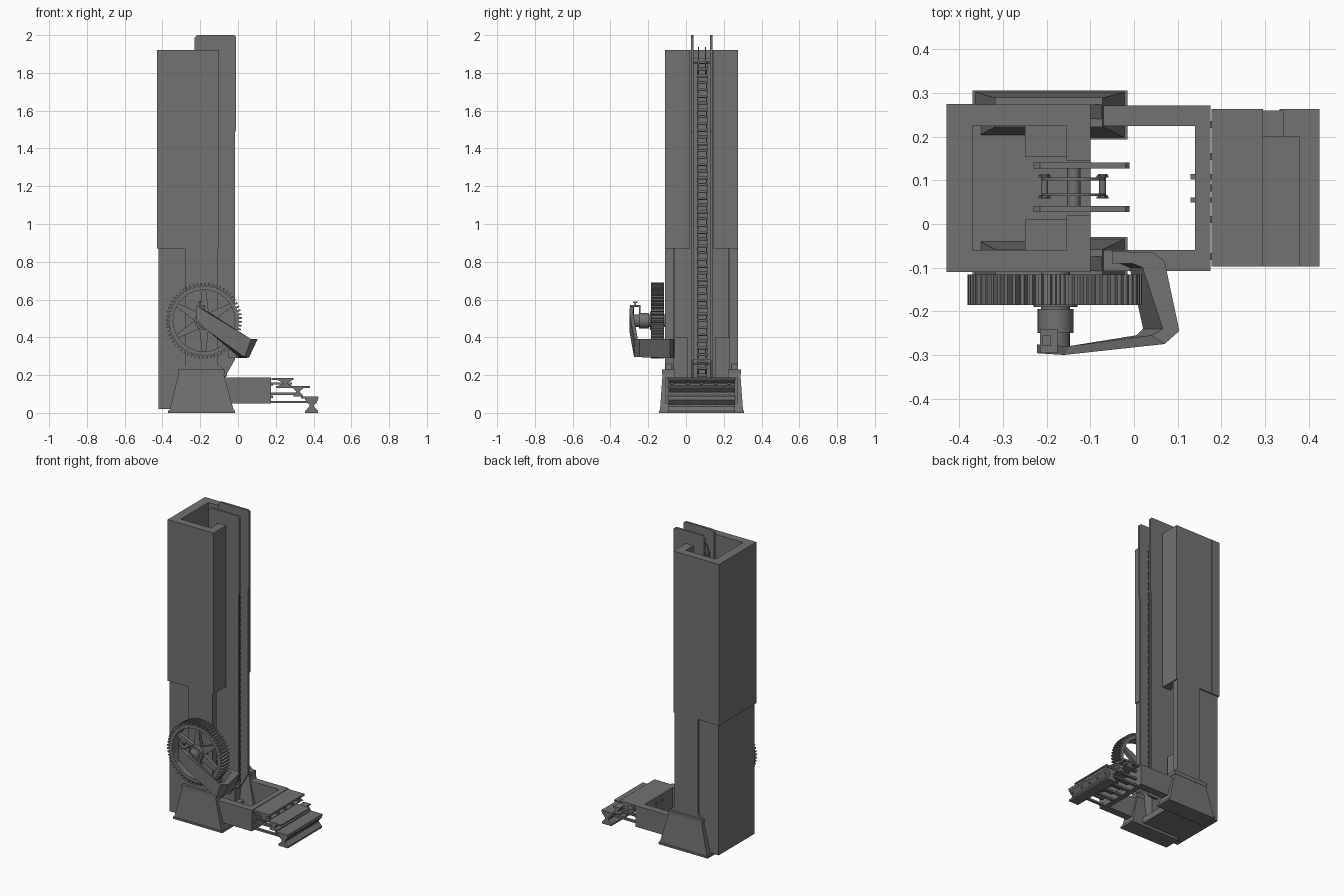
import bpy, bmesh, math
from mathutils import Vector

if "Cube" in bpy.data.objects:
    bpy.data.objects.remove(bpy.data.objects["Cube"], do_unlink=True)

steel = bpy.data.materials.new("dark steel grey")
steel.use_nodes = True
GREY = (0.17, 0.17, 0.17, 1)
steel.diffuse_color = GREY
steel.node_tree.nodes["Principled BSDF"].inputs["Base Color"].default_value = GREY


def finish(name, bm):
    bmesh.ops.recalc_face_normals(bm, faces=bm.faces)
    mesh = bpy.data.meshes.new(name)
    bm.to_mesh(mesh)
    bm.free()
    mesh.materials.append(steel)
    obj = bpy.data.objects.new(name, mesh)
    bpy.context.collection.objects.link(obj)
    return obj


def loft(name, loops, closed=False):
    """Skin a list of matching point loops, capped or joined end to end."""
    bm = bmesh.new()
    rings = [[bm.verts.new(p) for p in loop] for loop in loops]
    n = len(rings[0])
    pairs = list(zip(rings, rings[1:]))
    if closed:
        pairs.append((rings[-1], rings[0]))
    else:
        bm.faces.new(rings[0])
        bm.faces.new(rings[-1])
    for a, b in pairs:
        for i in range(n):
            j = (i + 1) % n
            bm.faces.new((a[i], a[j], b[j], b[i]))
    return finish(name, bm)


def rect(x, y, z):
    return [(x[0], y[0], z), (x[1], y[0], z), (x[1], y[1], z), (x[0], y[1], z)]


def box(name, x, y, z):
    return loft(name, [rect(x, y, z[0]), rect(x, y, z[1])])


def plate(name, profile, y0, y1):
    """Extrude an x-z profile along y."""
    return loft(name, [[(x, y, z) for x, z in profile] for y in (y0, y1)])


def circle(cx, cz, r, n=24):
    return [(cx + r * math.cos(math.tau * i / n), cz + r * math.sin(math.tau * i / n))
            for i in range(n)]


def round_bar(name, cx, cz, r, y0, y1, n=24):
    obj = plate(name, circle(cx, cz, r, n), y0, y1)
    for poly in obj.data.polygons:
        poly.use_smooth = len(poly.vertices) == 4
    return obj


def repeat_up(obj, count, step):
    mod = obj.modifiers.new("repeat", "ARRAY")
    mod.count = count
    mod.use_relative_offset = False
    mod.use_constant_offset = True
    mod.constant_offset_displace = (0, 0, step)


MID = 0.082  # centre plane of the column


def both(name, maker, x, y, z):
    """A box and its copy on the other side of the column centre plane."""
    maker("front_" + name, x, y, z)
    maker("rear_" + name, x, (2 * MID - y[1], 2 * MID - y[0]), z)


# Hollow column, open at the top and slotted toward the chain
STEP = 0.87
box("column_back_wall", (-0.43, -0.37), (-0.11, 0.275), (STEP, 1.92))
both("column_wall", box, (-0.43, -0.1), (-0.11, -0.06), (STEP, 1.92))
both("column_lip", box, (-0.155, -0.1), (-0.06, 0.02), (STEP, 1.92))
box("lower_back_wall", (-0.422, -0.37), (-0.1, 0.265), (0.02, STEP))
both("lower_corner_wall", box, (-0.422, -0.28), (-0.102, -0.06), (0.02, STEP))
both("lower_wall", box, (-0.28, -0.108), (-0.11, -0.065), (0.02, STEP))
both("inner_guide_block", box, (-0.25, -0.13), (-0.065, 0.01), (0.02, 0.4))
box("column_floor", (-0.422, -0.1), (-0.1, 0.265), (0.02, 0.06))

# Guide plates either side of the chain
guide = [(-0.23, 0.3), (-0.23, 1.985), (-0.215, 2), (-0.02, 2), (-0.01, 1.99),
         (-0.01, 1.5), (-0.017, 1.48), (-0.017, 0.28), (-0.08, 0.17), (-0.15, 0.17)]
for label, y in (("front", 0.027), ("rear", 0.127)):
    plate(label + "_chain_guide", guide, y, y + 0.014)

# Twin chain strands with rollers, sprockets top and bottom
PITCH = 0.036
for strand, x in (("outer", -0.072), ("inner", -0.205)):
    for side, y in (("front", 0.058), ("rear", 0.106)):
        for kind, dy, z in (("wide", 0, 0.2), ("narrow", 0.004, 0.2 + PITCH)):
            w = 0.014 if kind == "wide" else 0.011
            link = [(x - w, z), (x - w * 0.6, z - 0.01), (x + w * 0.6, z - 0.01), (x + w, z),
                    (x + w * 0.6, z + 0.018), (x + w, z + PITCH),
                    (x + w * 0.6, z + PITCH + 0.01), (x - w * 0.6, z + PITCH + 0.01),
                    (x - w, z + PITCH), (x - w * 0.6, z + 0.018)]
            obj = plate(f"{strand}_{side}_{kind}_link", link, y + dy, y + dy + 0.005)
            repeat_up(obj, 23, PITCH * 2)
    roller = round_bar(strand + "_chain_roller", x, 0.2, 0.008, 0.06, 0.109, 8)
    repeat_up(roller, 47, PITCH)
for label, z in (("top", 1.865), ("bottom", 0.27)):
    for side, y in (("front", 0.064), ("rear", 0.1)):
        round_bar(f"{label}_{side}_sprocket", -0.138, z, 0.072, y, y + 0.006)
    round_bar(label + "_sprocket_axle", -0.138, z, 0.015, 0.03, 0.138, 12)


# Flared pedestals with foot slab, cap and saddle
def pedestal(name, x, y, z):
    outer_front = y[0] < MID
    top = (y[0] + 0.018, y[1] - 0.03) if outer_front else (y[0] + 0.03, y[1] - 0.018)
    box(name + "_foot", x, y, (0, 0.012))
    loft(name + "_body", [rect((x[0] + 0.007, x[1] - 0.007), (y[0] + 0.004, y[1] - 0.004), 0.012),
                          rect((-0.315, -0.075), top, 0.205)])
    box(name + "_cap", (-0.318, -0.072), (top[0] - 0.002, top[1] + 0.002), (0.205, 0.23))
    saddle = [(-0.31, 0.23), (-0.26, 0.265), (-0.27, 0.29), (-0.11, 0.29), (-0.12, 0.27), (-0.074, 0.23)]
    plate(name + "_saddle", saddle, top[0] + 0.016, top[1] - 0.014)


both("pedestal", pedestal, (-0.37, -0.015), (-0.142, -0.03), (0, 0.23))

# Open frame reaching out from the base
both("frame_arm", box, (-0.11, 0.175), (-0.108, -0.06), (0.05, 0.187))
box("frame_crossbar", (0.14, 0.175), (-0.06, 0.225), (0.05, 0.187))
for z in (0.085, 0.15):
    for y in (0.055, 0.108):
        box("frame_bolt", (0.13, 0.185), (y - 0.006, y + 0.006), (z - 0.006, z + 0.006))

# Stepped treads on I-section beams with tie rails
Y0, Y1 = -0.097, 0.264
box("upper_tread", (0.177, 0.295), (Y0, Y1), (0.173, 0.185))
box("middle_tread", (0.2, 0.38), (Y0, 0.2), (0.133, 0.142))
box("lower_tread", (0.333, 0.425), (Y0, Y1), (0.077, 0.088))


def beam(name, cx, z0, z1, half, web):
    f = (z1 - z0) * 0.22
    profile = [(cx - half, z0), (cx + half, z0), (cx + half, z0 + f * 0.6), (cx + web, z0 + f * 2),
               (cx + web, z1 - f * 2), (cx + half, z1 - f * 0.6), (cx + half, z1),
               (cx - half, z1), (cx - half, z1 - f * 0.6), (cx - web, z1 - f * 2),
               (cx - web, z0 + f * 2), (cx - half, z0 + f * 0.6)]
    plate(name, profile, Y0 + 0.004, Y1 - 0.004)


beam("upper_tread_beam", 0.25, 0.14, 0.175, 0.035, 0.012)
beam("middle_tread_beam", 0.318, 0.088, 0.134, 0.025, 0.01)
beam("foot_beam", 0.39, 0, 0.078, 0.034, 0.012)
for y in (-0.075, 0.01, 0.082, 0.155, 0.228):
    for z, x1 in ((0.058, 0.39), (0.102, 0.33), (0.155, 0.285)):
        box("tie_rail", (0.17, x1), (y - 0.008, y + 0.008), (z - 0.006, z + 0.006))
    bolt = [(0.403, y + 0.009 * math.cos(i * math.pi / 3), 0.058 + 0.009 * math.sin(i * math.pi / 3))
            for i in range(6)]
    loft("foot_beam_bolt", [bolt, [(0.415, p[1], p[2]) for p in bolt]])

# Spur gear: toothed rim, tapered spokes, hub and axle
CX, CZ, TEETH = -0.18, 0.488, 60
G0, G1 = -0.186, -0.116
outer, inner = [], []
for t in range(TEETH):
    for frac, r in ((0, 0.183), (0.42, 0.183), (0.52, 0.201), (0.9, 0.201)):
        a = math.tau * (t + frac) / TEETH
        d = Vector((math.cos(a), 0, math.sin(a)))
        outer.append(Vector((CX, 0, CZ)) + d * r)
        inner.append(Vector((CX, 0, CZ)) + d * 0.163)
depth = lambda loop, y: [(p.x, y, p.z) for p in loop]
loft("gear_rim", [depth(outer, G0), depth(outer, G1), depth(inner, G1), depth(inner, G0)], closed=True)
for k in range(6):
    a = math.tau * k / 6 + math.pi / 6
    d, s = Vector((math.cos(a), math.sin(a))), Vector((-math.sin(a), math.cos(a)))
    c = Vector((CX, CZ))
    spoke = [c + d * 0.03 - s * 0.026, c + d * 0.17 - s * 0.01,
             c + d * 0.17 + s * 0.01, c + d * 0.03 + s * 0.026]
    plate("gear_spoke", [tuple(p) for p in spoke], -0.165, -0.14)
round_bar("gear_hub", CX, CZ, 0.05, -0.19, -0.12)
round_bar("axle", CX, CZ, 0.033, -0.285, -0.1)
round_bar("axle_collar", CX, CZ, 0.041, -0.25, -0.195)

# Bent support arm from the frame to the axle end
sections = [((-0.05, -0.062), (-0.05, -0.09), 0.29, 0.39, 0.0),
            ((0.045, -0.066), (-0.005, -0.09), 0.29, 0.39, 0.03),
            ((0.07, -0.085), (0.02, -0.1), 0.29, 0.39, 0.03),
            ((0.104, -0.245), (0.066, -0.24), 0.295, 0.39, 0.045),
            ((0.07, -0.275), (0.04, -0.255), 0.295, 0.39, 0.035),
            ((-0.16, -0.3), (-0.15, -0.28), 0.435, 0.53, 0.0),
            ((-0.222, -0.296), (-0.222, -0.276), 0.49, 0.57, 0.0)]
loft("support_arm", [[(a[0] - lean, a[1], lo), (a[0], a[1], hi), (b[0], b[1], hi), (b[0] - lean, b[1], lo)]
                     for a, b, lo, hi, lean in sections])

# Clamp and pin over the axle end
box("clamp_top", (-0.215, -0.175), (-0.296, -0.24), (0.56, 0.57))
box("clamp_side", (-0.215, -0.175), (-0.248, -0.24), (0.5, 0.56))
box("clamp_pin", (-0.205, -0.195), (-0.272, -0.264), (0.56, 0.59))
box("clamp_pin_head", (-0.21, -0.19), (-0.28, -0.256), (0.583, 0.59))
